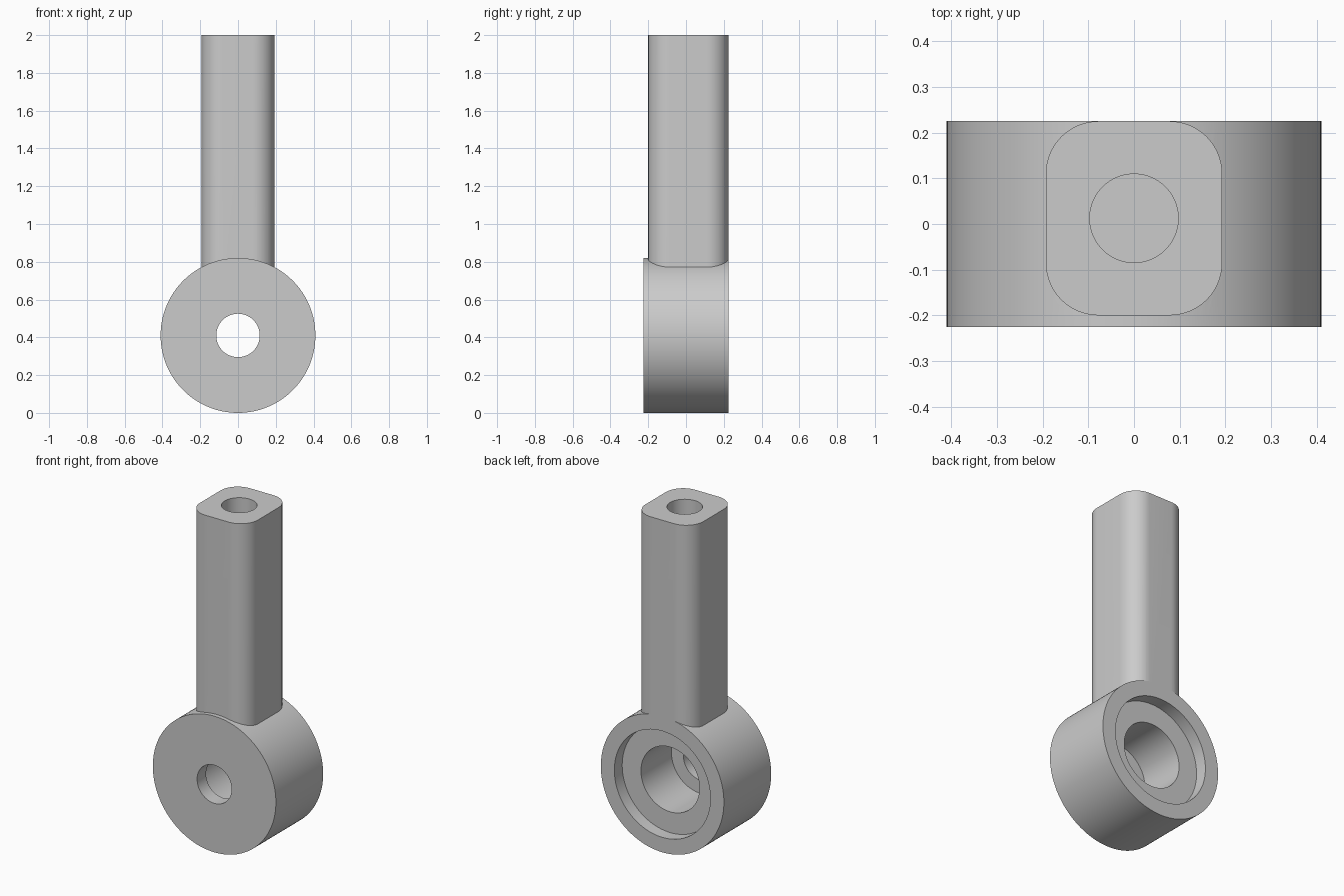
import bpy, bmesh, math
from mathutils import Vector, Matrix

cube = bpy.data.objects.get("Cube")
if cube:
    bpy.data.objects.remove(cube, do_unlink=True)

steel = bpy.data.materials.new("plain grey")
steel.use_nodes = True
GREY = (0.6, 0.6, 0.6, 1)
steel.diffuse_color = GREY
steel.node_tree.nodes["Principled BSDF"].inputs["Base Color"].default_value = GREY

RING_R, HALF_DEPTH = 0.41, 0.225
SEGMENTS = 128


def make_object(name, bm):
    bmesh.ops.recalc_face_normals(bm, faces=bm.faces)
    mesh = bpy.data.meshes.new(name)
    bm.to_mesh(mesh)
    bm.free()
    mesh.materials.append(steel)
    obj = bpy.data.objects.new(name, mesh)
    bpy.context.collection.objects.link(obj)
    return obj


def lathe(name, profile, centre):
    """Revolve a closed (radius, y) profile about the y direction."""
    bm = bmesh.new()
    rings = []
    for i in range(SEGMENTS):
        a = 2 * math.pi * i / SEGMENTS
        rings.append([bm.verts.new(centre + Vector((r * math.cos(a), y, r * math.sin(a))))
                      for r, y in profile])
    n = len(profile)
    for i in range(SEGMENTS):
        a, b = rings[i], rings[(i + 1) % SEGMENTS]
        for j in range(n):
            k = (j + 1) % n
            bm.faces.new((a[j], a[k], b[k], b[j]))
    return make_object(name, bm)


def rounded_prism(name, x_half, y_min, y_max, radius, z_min, z_max, steps=16):
    """Extrude a rounded rectangle upwards."""
    bm = bmesh.new()
    corners = [(x_half - radius, y_max - radius), (radius - x_half, y_max - radius),
               (radius - x_half, y_min + radius), (x_half - radius, y_min + radius)]
    verts = []
    for q, (cx, cy) in enumerate(corners):
        for s in range(steps + 1):
            a = math.pi / 2 * (q + s / steps)
            verts.append(bm.verts.new((cx + radius * math.cos(a),
                                       cy + radius * math.sin(a), z_min)))
    base = bm.faces.new(verts)
    top = bmesh.ops.extrude_face_region(bm, geom=[base], use_keep_orig=True)["geom"]
    bmesh.ops.translate(bm, vec=(0, 0, z_max - z_min),
                        verts=[g for g in top if isinstance(g, bmesh.types.BMVert)])
    return make_object(name, bm)


def boolean(target, other, operation):
    mod = target.modifiers.new(operation, 'BOOLEAN')
    mod.operation, mod.object, mod.solver = operation, other, 'EXACT'
    bpy.context.view_layer.objects.active = target
    bpy.ops.object.modifier_apply(modifier=mod.name)
    bpy.data.objects.remove(other, do_unlink=True)


# Ring housing: small front hole, wide bore and shallow recess at the back
rod_end = lathe("rod_end", [
    (RING_R, -HALF_DEPTH), (RING_R, HALF_DEPTH),
    (0.32, HALF_DEPTH), (0.32, 0.15),
    (0.195, 0.15), (0.195, -0.14),
    (0.115, -0.14), (0.115, -HALF_DEPTH)], Vector((0, 0, RING_R)))

# Square shank with rounded edges, flush with the back of the ring
shank = rounded_prism("shank", 0.193, -0.2, HALF_DEPTH, 0.115, 0.75, 2.0)

# Blind hole down the top of the shank
bm = bmesh.new()
bmesh.ops.create_cone(bm, cap_ends=True, segments=64, radius1=0.097, radius2=0.097,
                      depth=1.0, matrix=Matrix.Translation((0, 0.0125, 1.75)))
hole = make_object("hole_cutter", bm)
hole.hide_render = True

boolean(shank, hole, 'DIFFERENCE')
boolean(rod_end, shank, 'UNION')

bpy.ops.object.select_all(action='DESELECT')
rod_end.select_set(True)
bpy.context.view_layer.objects.active = rod_end
bpy.ops.object.shade_smooth_by_angle(angle=math.radians(30))
